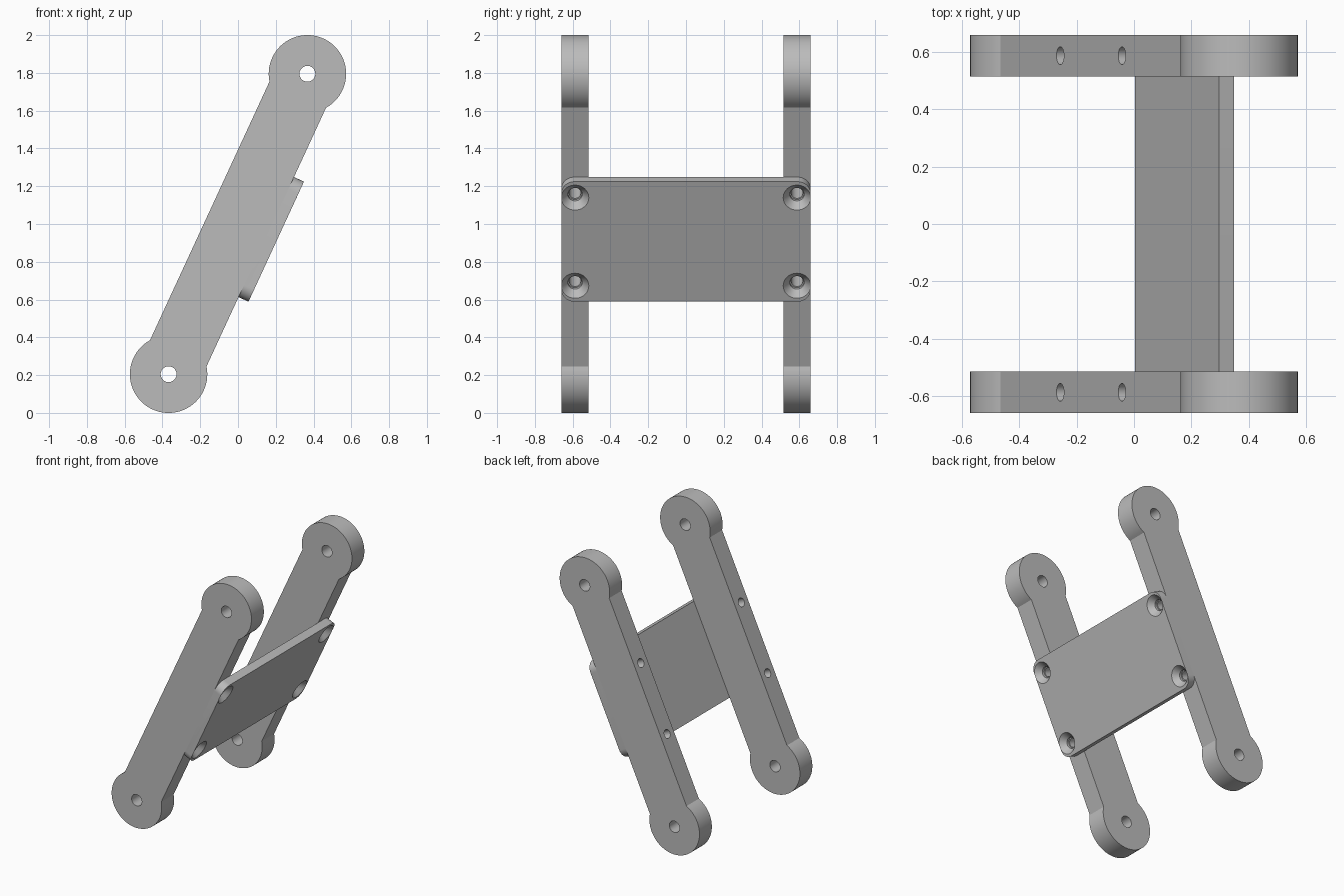
import bpy, bmesh
from math import sin, cos, asin, pi, radians
from mathutils import Matrix

if "Cube" in bpy.data.objects:
    bpy.data.objects.remove(bpy.data.objects["Cube"])

TILT = Matrix.Translation((0, 0, 1)) @ Matrix.Rotation(radians(24.8), 4, 'Y')
PIVOT, END_R, HALF_W = 0.876, 0.205, 0.165
ARM_Y, ARM_T = 0.5875, 0.145
PLATE_T, PLATE_H, PLATE_W, CORNER = 0.058, 0.35, 0.66, 0.07
SCREW_Z = 0.257

grey = bpy.data.materials.new("plain_grey")
grey.use_nodes = True
colour = (0.5, 0.5, 0.5, 1)
grey.diffuse_color = colour
grey.node_tree.nodes["Principled BSDF"].inputs["Base Color"].default_value = colour


def arc(cx, cy, r, start, end, steps):
    return [(cx + r * cos(start + (end - start) * i / steps),
             cy + r * sin(start + (end - start) * i / steps)) for i in range(steps + 1)]


def add_object(name, bm):
    bmesh.ops.recalc_face_normals(bm, faces=bm.faces)
    mesh = bpy.data.meshes.new(name)
    bm.to_mesh(mesh)
    bm.free()
    mesh.materials.append(grey)
    obj = bpy.data.objects.new(name, mesh)
    bpy.context.collection.objects.link(obj)
    return obj


def prism(name, points, offset):
    """Extrude a closed 3D outline along an offset vector."""
    bm = bmesh.new()
    face = bm.faces.new([bm.verts.new(p) for p in points])
    new = bmesh.ops.extrude_face_region(bm, geom=[face])["geom"]
    bmesh.ops.translate(bm, vec=offset, verts=[g for g in new if isinstance(g, bmesh.types.BMVert)])
    return add_object(name, bm)


def lathe_x(profile, y, z, sides=40):
    """Round cutter along x from (x, radius) pairs."""
    bm = bmesh.new()
    rings = [[bm.verts.new((x, y + r * cos(2 * pi * i / sides), z + r * sin(2 * pi * i / sides)))
              for i in range(sides)] for x, r in profile]
    for a, b in zip(rings, rings[1:]):
        for i in range(sides):
            j = (i + 1) % sides
            bm.faces.new((a[i], a[j], b[j], b[i]))
    bm.faces.new(rings[0])
    bm.faces.new(rings[-1])
    return add_object("hole_cutter", bm)


def finish(obj, cutters):
    """Cut the holes, remove the cutters, smooth the curves and tilt the part."""
    bpy.ops.object.select_all(action='DESELECT')
    bpy.context.view_layer.objects.active = obj
    obj.select_set(True)
    for cutter in cutters:
        mod = obj.modifiers.new("hole", 'BOOLEAN')
        mod.operation, mod.solver, mod.object = 'DIFFERENCE', 'EXACT', cutter
        bpy.ops.object.modifier_apply(modifier=mod.name)
        bpy.data.objects.remove(cutter)
    bpy.ops.object.shade_smooth_by_angle(angle=radians(25))
    obj.matrix_world = TILT


# Arms: straight bars with round ends, pivot holes and screw holes
neck = asin(HALF_W / END_R)
outline = arc(0, PIVOT, END_R, -pi / 2 + neck, 1.5 * pi - neck, 48)
# The neck angle is measured from the bar's axis at each round end
outline += [(-x, -z) for x, z in outline]
for name, side in (("front_arm", -1), ("back_arm", 1)):
    y0 = side * ARM_Y - ARM_T / 2
    arm = prism(name, [(x, y0, z) for x, z in outline], (0, ARM_T, 0))
    cutters = [lathe_x([(-0.3, 0.031), (0.3, 0.031)], side * ARM_Y, z) for z in (-SCREW_Z, SCREW_Z)]
    for z in (-PIVOT, PIVOT):
        ring = arc(0, z, 0.042, 0, 2 * pi, 40)[:-1]
        cutters.append(prism("pivot_cutter", [(x, y0 - 0.1, w) for x, w in ring], (0, ARM_T + 0.2, 0)))
    finish(arm, cutters)

# Cross plate: rounded corners and four countersunk screw holes
corners = []
for k, (sy, sz) in enumerate(((1, 1), (-1, 1), (-1, -1), (1, -1))):
    corners += arc(sy * (PLATE_W - CORNER), sz * (PLATE_H - CORNER), CORNER,
                   k * pi / 2, (k + 1) * pi / 2, 12)
plate = prism("cross_plate", [(HALF_W, y, z) for y, z in corners], (PLATE_T, 0, 0))
outer = HALF_W + PLATE_T
sink = [(HALF_W - 0.05, 0.038), (outer - 0.04, 0.038), (outer, 0.073), (outer + 0.02, 0.073)]
finish(plate, [lathe_x(sink, sy * ARM_Y, sz * SCREW_Z) for sy in (-1, 1) for sz in (-1, 1)])
